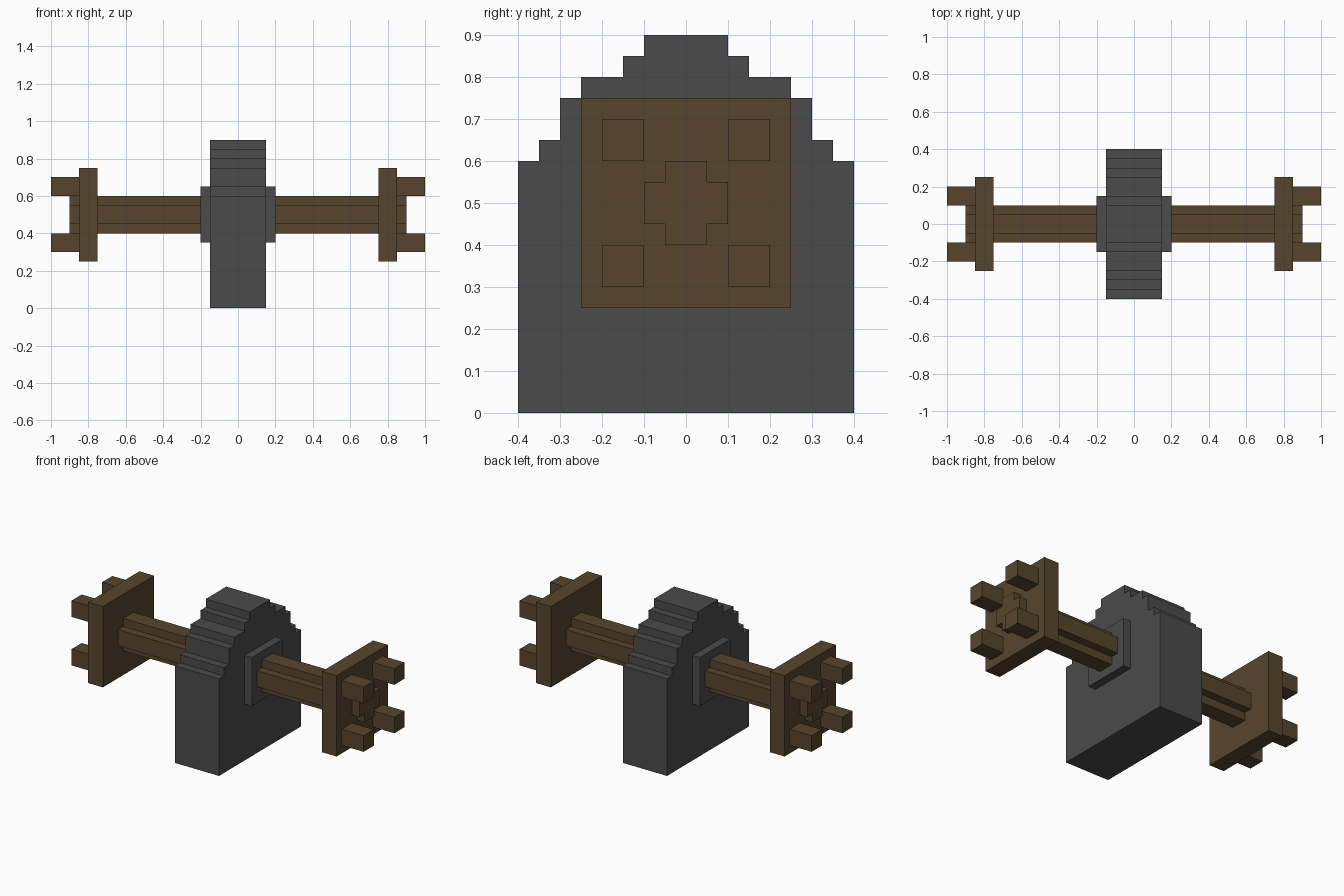
import bpy
import bmesh

if "Cube" in bpy.data.objects:
    bpy.data.objects.remove(bpy.data.objects["Cube"])


def material(name, rgb):
    m = bpy.data.materials.new(name)
    m.diffuse_color = (*rgb, 1.0)
    m.use_nodes = True
    m.node_tree.nodes["Principled BSDF"].inputs["Base Color"].default_value = m.diffuse_color
    return m


STONE = material("dark_grey_stone", (0.070, 0.070, 0.070))
WOOD = material("dark_brown_wood", (0.095, 0.060, 0.026))


def extrude_x(name, half, x0, x1, mat, mid=0.0):
    """Extrude a (y, z) outline, given as its +y half from bottom to top, along x."""
    outline = [(mid + y, z) for y, z in half] + [(mid - y, z) for y, z in reversed(half)]
    bm = bmesh.new()
    face = bm.faces.new([bm.verts.new((x0, y, z)) for y, z in outline])
    ext = bmesh.ops.extrude_face_region(bm, geom=[face])
    for v in ext["geom"]:
        if isinstance(v, bmesh.types.BMVert):
            v.co.x = x1
    bmesh.ops.recalc_face_normals(bm, faces=bm.faces)
    mesh = bpy.data.meshes.new(name)
    bm.to_mesh(mesh)
    bm.free()
    mesh.materials.append(mat)
    obj = bpy.data.objects.new(name, mesh)
    bpy.context.collection.objects.link(obj)
    return obj


def box(name, x0, x1, y, half_width, z0, z1, mat):
    return extrude_x(name, [(half_width, z0), (half_width, z1)], x0, x1, mat, y)


# Stepped stone block
steps = [(0.40, 0.0, 0.60), (0.35, 0.60, 0.65), (0.30, 0.65, 0.75),
         (0.25, 0.75, 0.80), (0.15, 0.80, 0.85), (0.10, 0.85, 0.90)]
extrude_x("stone_block", [(y, z) for y, lo, hi in steps for z in (lo, hi)],
          -0.15, 0.15, STONE)

# Cross-shaped axle section
cross = [(0.05, 0.40), (0.05, 0.45), (0.10, 0.45),
         (0.10, 0.55), (0.05, 0.55), (0.05, 0.60)]

for side, s in (("left", -1), ("right", 1)):
    # Raised collar, axle, and end plate
    box(f"{side}_collar", s * 0.15, s * 0.20, 0, 0.15, 0.35, 0.65, STONE)
    extrude_x(f"{side}_axle", cross, s * 0.20, s * 0.90, WOOD)
    box(f"{side}_end_plate", s * 0.75, s * 0.85, 0, 0.25, 0.25, 0.75, WOOD)
    # Four handle pegs
    for y in (-0.15, 0.15):
        for level, z in (("lower", 0.30), ("upper", 0.60)):
            end = "front" if y < 0 else "back"
            box(f"{side}_{level}_{end}_peg", s * 0.85, s * 1.0, y, 0.05, z, z + 0.10, WOOD)
